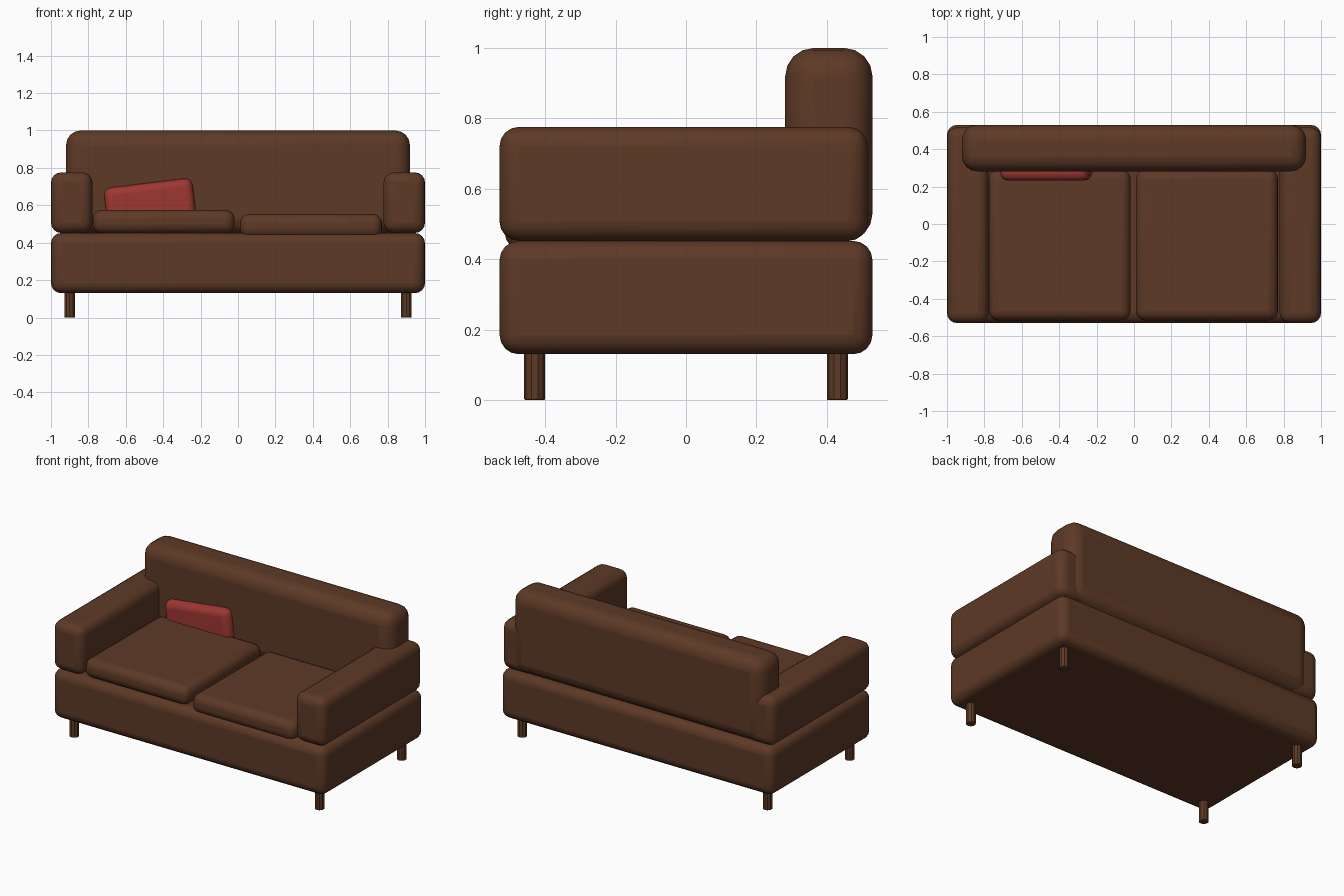
import bpy
from math import radians

cube = bpy.data.objects.get("Cube")
if cube:
    bpy.data.objects.remove(cube, do_unlink=True)


def material(name, color):
    mat = bpy.data.materials.new(name)
    mat.use_nodes = True
    mat.diffuse_color = color
    mat.node_tree.nodes["Principled BSDF"].inputs["Base Color"].default_value = color
    return mat


brown = material("brown leather", (0.11, 0.041, 0.019, 1))
red = material("red fabric", (0.34, 0.038, 0.032, 1))


def finish(obj, name, mat, radius, segments):
    """Round the edges, smooth the shading and assign the colour."""
    obj.name = name
    obj.data.materials.append(mat)
    bevel = obj.modifiers.new("Rounded edges", "BEVEL")
    bevel.width = radius
    bevel.segments = segments
    bevel.limit_method = "ANGLE"
    bevel.angle_limit = radians(50)
    bpy.ops.object.shade_smooth_by_angle(angle=radians(35))
    return obj


def cushion(name, xs, ys, zs, radius, mat=brown, segments=4):
    """Rounded box spanning the given ranges."""
    spans = (xs, ys, zs)
    bpy.ops.mesh.primitive_cube_add(size=1, location=[(a + b) / 2 for a, b in spans])
    obj = bpy.context.object
    obj.scale = [b - a for a, b in spans]
    bpy.ops.object.transform_apply(location=False, rotation=False, scale=True)
    return finish(obj, name, mat, radius, segments)


# Base and backrest
cushion("base", (-1, 1), (-0.53, 0.53), (0.13, 0.452), 0.055)
cushion("backrest", (-0.92, 0.92), (0.282, 0.53), (0.45, 1.0), 0.08)

# Armrests
cushion("left_armrest", (0.778, 1), (-0.53, 0.517), (0.452, 0.776), 0.055)
cushion("right_armrest", (-1, -0.778), (-0.53, 0.517), (0.452, 0.776), 0.055)

# Seat cushions, the left one sitting slightly lower
cushion("right_seat", (-0.778, -0.018), (-0.515, 0.29), (0.45, 0.576), 0.05)
cushion("left_seat", (0.01, 0.77), (-0.515, 0.29), (0.425, 0.553), 0.05)

# Throw pillow leaning on the backrest
pillow = cushion("throw_pillow", (-0.706, -0.23), (0.232, 0.332), (0.46, 0.72), 0.042, red)
pillow.rotation_euler.y = radians(-7)

# Legs
for side, x in (("left", 0.9), ("right", -0.9)):
    for end, y in (("front", -0.43), ("back", 0.43)):
        bpy.ops.mesh.primitive_cylinder_add(vertices=10, radius=0.03, depth=0.14,
                                            location=(x, y, 0.07))
        finish(bpy.context.object, f"{end}_{side}_leg", brown, 0.004, 2)
